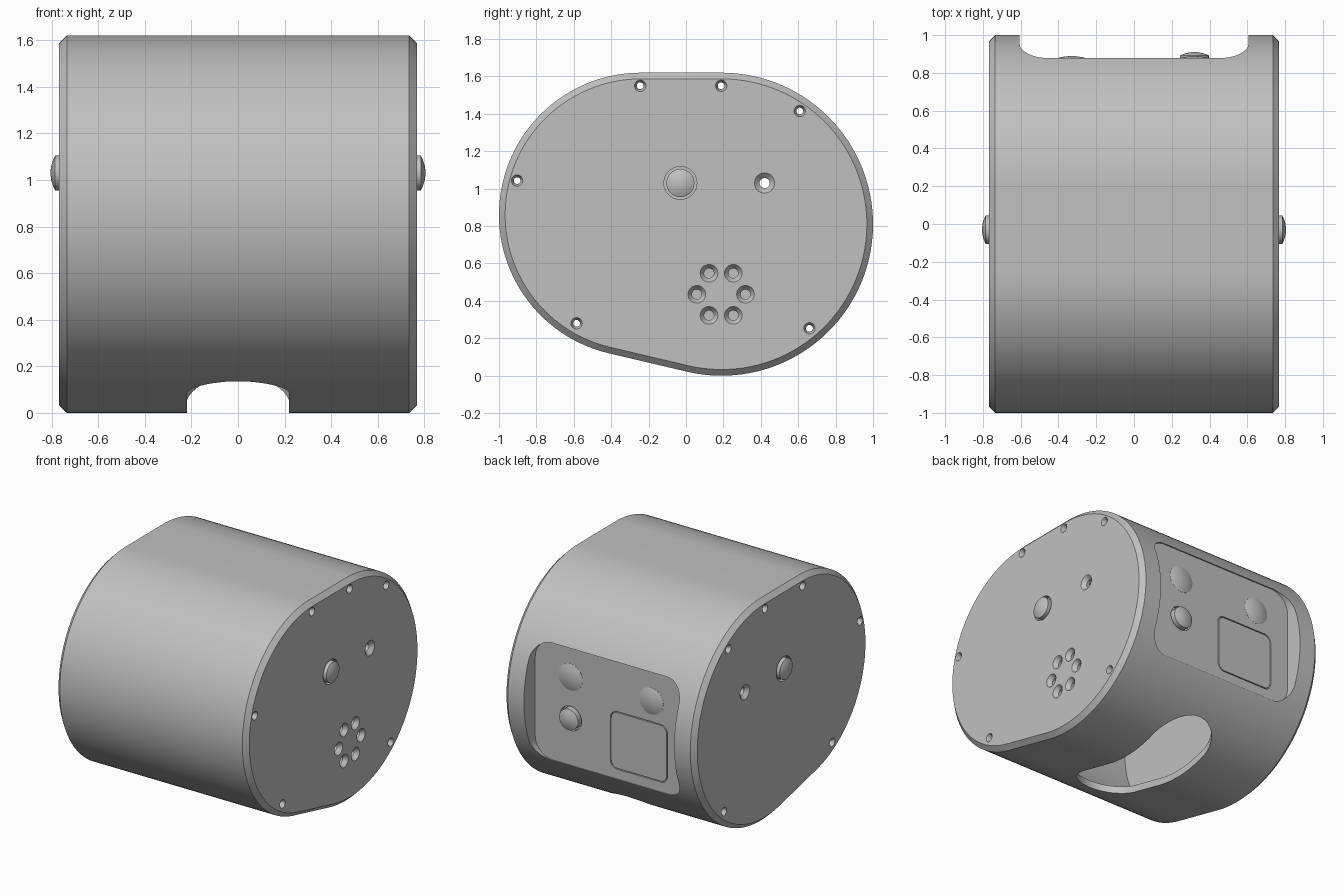
import bpy
import bmesh
from math import cos, sin, pi, radians, sqrt

if "Cube" in bpy.data.objects:
    bpy.data.objects.remove(bpy.data.objects["Cube"], do_unlink=True)

grey = bpy.data.materials.new("satin grey")
grey.use_nodes = True
grey.diffuse_color = (0.53, 0.53, 0.53, 1)
grey.node_tree.nodes["Principled BSDF"].inputs["Base Color"].default_value = (0.53, 0.53, 0.53, 1)


def to_axis(axis, d, u, v):
    return {"x": (d, u, v), "y": (u, d, v), "z": (u, v, d)}[axis]


def add_loft(bm, axis, sections):
    """Closed solid through (depth, outline) sections stacked along an axis."""
    rings = [[bm.verts.new(to_axis(axis, d, u, v)) for u, v in loop] for d, loop in sections]
    n = len(rings[0])
    for a, b in zip(rings, rings[1:]):
        for i in range(n):
            j = (i + 1) % n
            bm.faces.new((a[i], a[j], b[j], b[i]))
    bm.faces.new(rings[0])
    bm.faces.new(rings[-1])


def make(name, axis, *solids):
    bm = bmesh.new()
    for sections in solids:
        add_loft(bm, axis, sections)
    bmesh.ops.recalc_face_normals(bm, faces=bm.faces)
    mesh = bpy.data.meshes.new(name)
    bm.to_mesh(mesh)
    bm.free()
    mesh.materials.append(grey)
    obj = bpy.data.objects.new(name, mesh)
    bpy.context.collection.objects.link(obj)
    return obj


def activate(obj):
    bpy.ops.object.select_all(action="DESELECT")
    obj.select_set(True)
    bpy.context.view_layer.objects.active = obj


def smooth(obj):
    activate(obj)
    bpy.ops.object.shade_smooth_by_angle(angle=radians(30))


def cut(obj, cutter):
    cutter.hide_render = True
    mod = obj.modifiers.new("cut", "BOOLEAN")
    mod.operation, mod.solver, mod.object = "DIFFERENCE", "EXACT", cutter
    activate(obj)
    bpy.ops.object.modifier_apply(modifier=mod.name)
    bpy.data.objects.remove(cutter, do_unlink=True)


def arc(cu, cv, r, start, end, steps):
    angles = [start + (end - start) * i / steps for i in range(steps + 1)]
    return [(cu + r * cos(a), cv + r * sin(a)) for a in angles]


def turned(cu, cv, profile, steps=32):
    """Round sections from (depth, radius) pairs."""
    return [(d, arc(cu, cv, r, 0, 2 * pi, steps)[:-1]) for d, r in profile]


def rounded_rect(u0, u1, v0, v1, r):
    corners = [(u1 - r, v1 - r), (u0 + r, v1 - r), (u0 + r, v0 + r), (u1 - r, v0 + r)]
    return [p for k, (u, v) in enumerate(corners)
            for p in arc(u, v, r, k * pi / 2, (k + 1) * pi / 2, 12)]


def outline(inset, y_limit=2):
    """Side outline: the tangent hull of two circles."""
    low = radians(-103.3)
    loop = arc(0.19, 0.81, 0.81 - inset, low, pi / 2, 64)
    loop += arc(-0.24, 0.86, 0.76 - inset, pi / 2, low + 2 * pi, 64)
    return [(min(y, y_limit), z) for y, z in loop]


def dome(base, edge, radius, height, sign=1, steps=6):
    """Turned profile of a cap: straight side, then a shallow dome."""
    profile = [(base, radius)]
    for i in range(steps):
        t = i / steps
        profile.append((edge + sign * height * (1 - (1 - t) ** 2), radius * (1 - t)))
    return profile + [(edge + sign * height, radius * 0.03)]


# Hollow housing with chamfered ends
END, BACK = 0.768, 0.87
housing = make("housing", "x", [(-END, outline(0.033)), (-END + 0.033, outline(0)),
                                (END - 0.033, outline(0)), (END, outline(0.033))])
cut(housing, make("cavity_cutter", "x", [(-0.718, outline(0.05, 0.82)),
                                         (0.718, outline(0.05, 0.82))]))

# Back recess and underside opening
recess = rounded_rect(-0.605, 0.605, 0.38, 1.235, 0.14)
cut(housing, make("recess_cutter", "y", [(BACK, recess), (1.2, recess)]))
slot = rounded_rect(-0.22, 0.22, -0.47, 0.68, 0.2199)
cut(housing, make("slot_cutter", "z", [(-0.1, slot), (0.4, slot)]))


# Countersunk holes running through both end plates
def through(y, z, outer, inner):
    half = [(0.8, outer), (END + 0.001, outer), (0.742, inner)]
    return turned(y, z, [(-d, r) for d, r in half] + half[::-1])


screws = [(-0.245, 1.55), (0.188, 1.55), (0.608, 1.415),
          (-0.903, 1.043), (-0.585, 0.28), (0.66, 0.253)]
holes = [through(y, z, 0.031, 0.018) for y, z in screws]
holes.append(through(0.42, 1.03, 0.055, 0.027))
cut(housing, make("hole_cutter", "x", *holes))

# Ring of six vents on one end plate
ring = arc(0.188, 0.435, 0.13, 0, 2 * pi, 6)[:-1]
cut(housing, make("vent_cutter", "x", *[
    turned(y, z, [(0.8, 0.048), (END + 0.001, 0.048), (0.738, 0.026), (0.69, 0.026)])
    for y, z in ring]))

# Domed pivot button in a pocket on each end
PIVOT = (-0.03, 1.03)
for side, sign in (("left", 1), ("right", -1)):
    cut(housing, make("pivot_cutter", "x",
                      turned(*PIVOT, [(sign * 0.735, 0.088), (sign * 0.82, 0.088)])))
    smooth(make(side + "_pivot_button", "x",
                turned(*PIVOT, dome(sign * 0.725, sign * 0.785, 0.075, 0.02, sign))))

# Back panel: pocketed button, two shallow lenses, and a flush cover
cut(housing, make("button_cutter", "y",
                  turned(0.32, 0.72, [(0.84, 0.088), (1.0, 0.088)])))
smooth(make("back_button", "y", turned(0.32, 0.72, dome(0.835, 0.893, 0.076, 0.017))))
for name, x in (("left_lens", 0.32), ("right_lens", -0.33)):
    smooth(make(name, "y", turned(x, 1.02, dome(0.85, BACK + 0.001, 0.097, 0.018))))

pocket = rounded_rect(-0.46, 0.0, 0.45, 0.87, 0.055)
cut(housing, make("cover_cutter", "y", [(0.85, pocket), (1.0, pocket)]))
lid = rounded_rect(-0.453, -0.007, 0.457, 0.863, 0.05)
smooth(make("back_cover", "y", [(0.845, lid), (BACK, lid)]))
smooth(housing)
